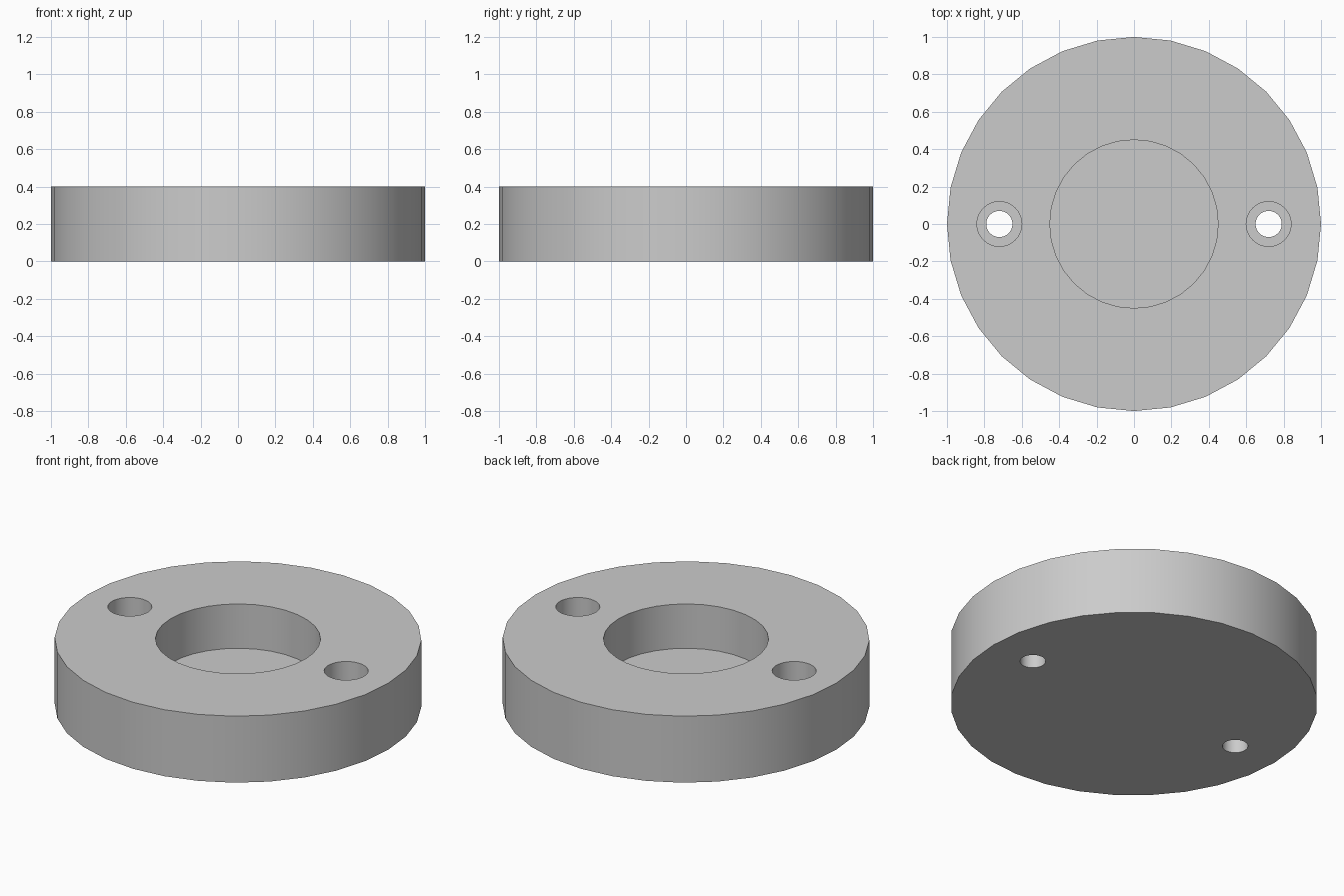
import bpy

cube = bpy.data.objects.get("Cube")
if cube:
    bpy.data.objects.remove(cube, do_unlink=True)

HEIGHT = 0.4
SIDES = 32

grey = bpy.data.materials.new("plain grey")
grey.use_nodes = True
colour = (0.6, 0.6, 0.6, 1)
grey.diffuse_color = colour
grey.node_tree.nodes["Principled BSDF"].inputs["Base Color"].default_value = colour


def cylinder(name, radius, bottom, top, x=0):
    bpy.ops.mesh.primitive_cylinder_add(
        vertices=SIDES, radius=radius, depth=top - bottom,
        location=(x, 0, (bottom + top) / 2))
    obj = bpy.context.object
    obj.name = name
    obj.data.materials.append(grey)
    return obj


# Round body
body = cylinder("round_body", 1, 0, HEIGHT)

# Central recess, and a counterbored screw hole on each side
cutters = [cylinder("recess_cutter", 0.45, 0.133, HEIGHT + 0.1)]
for side, x in (("left", 0.72), ("right", -0.72)):
    cutters.append(cylinder(side + "_counterbore_cutter", 0.12, 0.2, HEIGHT + 0.1, x))
    cutters.append(cylinder(side + "_screw_hole_cutter", 0.07, -0.1, 0.3, x))

bpy.ops.object.select_all(action="DESELECT")
body.select_set(True)
bpy.context.view_layer.objects.active = body
for cutter in cutters:
    cutter.hide_render = True
    cut = body.modifiers.new(cutter.name, "BOOLEAN")
    cut.operation = "DIFFERENCE"
    cut.solver = "EXACT"
    cut.object = cutter
    bpy.ops.object.modifier_apply(modifier=cut.name)
for cutter in cutters:
    bpy.data.objects.remove(cutter, do_unlink=True)

# Smooth round walls with crisp rims
bpy.ops.object.shade_smooth_by_angle()
